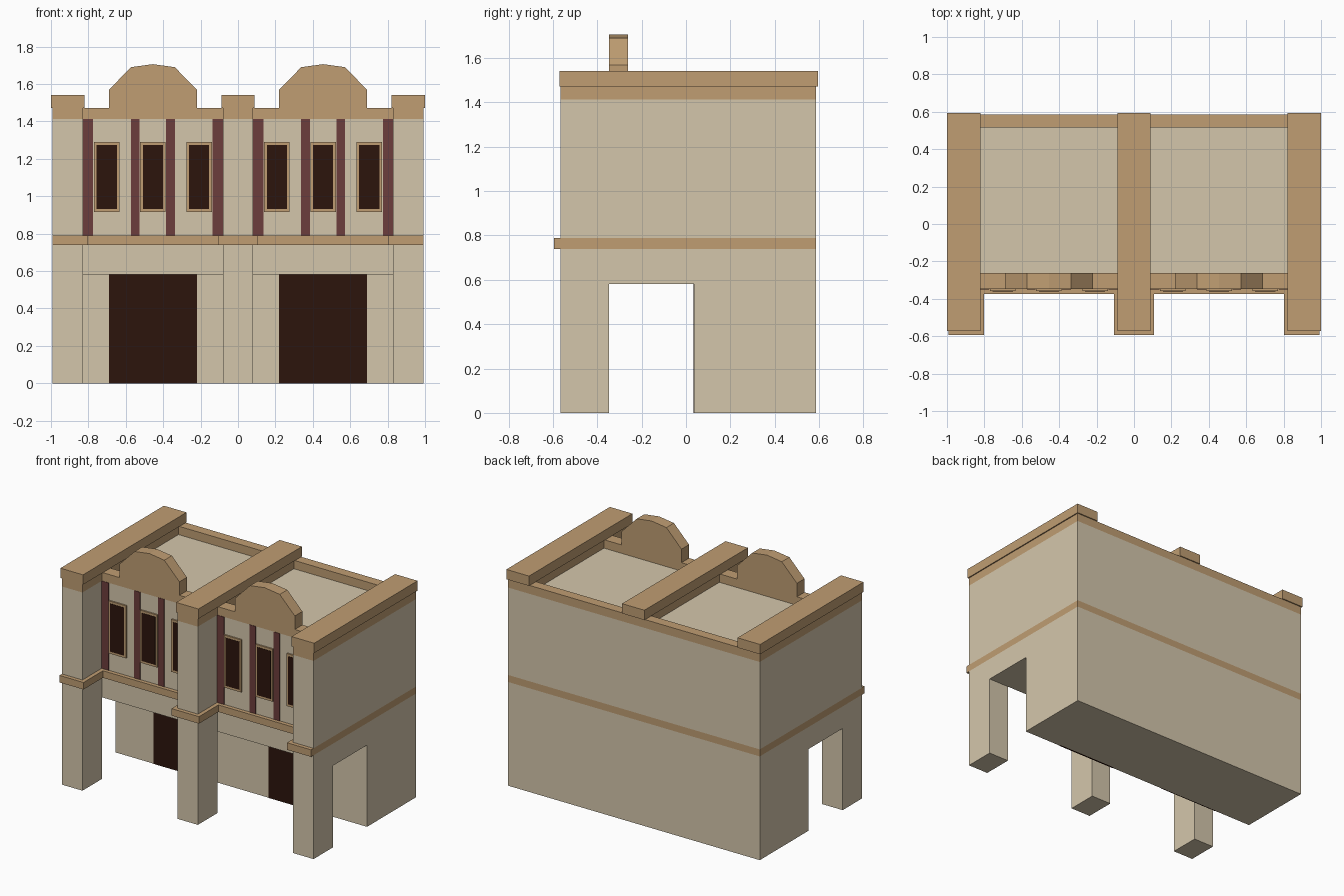
import bpy, bmesh

if "Cube" in bpy.data.objects:
    bpy.data.objects.remove(bpy.data.objects["Cube"])


def material(name, rgb):
    m = bpy.data.materials.new(name)
    m.diffuse_color = (*[(c / 255) ** 2.2 for c in rgb], 1)
    m.use_nodes = True
    m.node_tree.nodes["Principled BSDF"].inputs["Base Color"].default_value = m.diffuse_color
    return m


PLASTER = material("plaster", (211, 197, 170))
TRIM = material("trim", (190, 156, 114))
MAROON = material("maroon", (108, 64, 62))
DARK = material("dark", (48, 27, 20))


def prism(name, pts, axis, lo, hi, mat):
    """Extrude a 2D outline along z (x,y outline) or along y (x,z outline)."""
    bm = bmesh.new()
    place = (lambda p, t: (p[0], p[1], t)) if axis == 'Z' else (lambda p, t: (p[0], t, p[1]))
    face = bm.faces.new([bm.verts.new(place(p, lo)) for p in pts])
    ext = bmesh.ops.extrude_face_region(bm, geom=[face])
    step = (0, 0, hi - lo) if axis == 'Z' else (0, hi - lo, 0)
    bmesh.ops.translate(bm, vec=step, verts=[v for v in ext['geom'] if isinstance(v, bmesh.types.BMVert)])
    bmesh.ops.recalc_face_normals(bm, faces=bm.faces)
    me = bpy.data.meshes.new(name)
    bm.to_mesh(me)
    bm.free()
    me.materials.append(mat)
    ob = bpy.data.objects.new(name, me)
    bpy.context.collection.objects.link(ob)
    return ob


def box(name, x0, x1, y0, y1, z0, z1, mat):
    return prism(name, [(x0, y0), (x1, y0), (x1, y1), (x0, y1)], 'Z', z0, z1, mat)


SIDE, INNER, MID = 0.992, 0.83, 0.08      # pier edges
PIER_F, WALL_F, BACK = -0.566, -0.347, 0.586
PASS_B = 0.036                            # rear wall of the passage
Z_PASS, Z_LEDGE, Z_UPPER, Z_ROOF, Z_TOP = 0.582, 0.739, 0.789, 1.412, 1.472
BAY = 0.455


def storey(name, z0, z1, mat, out=0.0):
    """Building footprint with three piers projecting at the front."""
    p, w, i, m = PIER_F - out, WALL_F - out, INNER - out, MID + out
    half = [(m, p), (m, w), (i, w), (i, p), (SIDE, p), (SIDE, BACK)]
    return prism(name, half + [(-x, y) for x, y in reversed(half)], 'Z', z0, z1, mat)


# Ground floor: rear block and three free-standing piers with an open passage between
box("ground_floor_block", -SIDE, SIDE, PASS_B, BACK, 0, Z_PASS, PLASTER)
PIERS = (("left", -SIDE, -INNER), ("middle", -MID, MID), ("right", INNER, SIDE))
for side, x0, x1 in PIERS:
    box(side + "_pier", x0, x1, PIER_F, WALL_F, 0, Z_PASS, PLASTER)

# Storeys and the projecting ledge between them
storey("passage_lintel", Z_PASS, Z_LEDGE, PLASTER)
storey("ledge", Z_LEDGE, Z_UPPER, TRIM, 0.028)
storey("upper_floor", Z_UPPER, Z_ROOF, PLASTER)

# Roof edge: three party walls with copings
for side, x0, x1 in PIERS:
    box(side + "_roof_wall", x0, x1, PIER_F, BACK, Z_ROOF, Z_TOP, TRIM)
    box(side + "_coping", x0 - 0.008, x1 + 0.008, -0.571, 0.594, Z_TOP, 1.542, TRIM)

for side, s in (("left", -1), ("right", 1)):
    c = s * BAY
    x0, x1 = c - 0.375, c + 0.375
    box(side + "_back_parapet", x0, x1, 0.515, BACK, Z_ROOF, Z_TOP, TRIM)

    # Front parapet with its faceted gable, in one outline
    gable = [(-0.375, Z_ROOF), (0.375, Z_ROOF), (0.375, Z_TOP), (0.236, Z_TOP), (0.236, 1.568),
             (0.117, 1.69), (0, 1.706), (-0.117, 1.69), (-0.236, 1.568), (-0.236, Z_TOP), (-0.375, Z_TOP)]
    prism(side + "_gable_parapet", [(c + x, z) for x, z in gable], 'Y', WALL_F, -0.262, TRIM)

    # Garage-style door opening in the passage
    box(side + "_door", c - 0.236, c + 0.236, PASS_B - 0.003, PASS_B + 0.01, 0, Z_PASS, DARK)

    # Maroon wall strips
    for a, b in ((-0.375, -0.32), (-0.118, -0.071), (0.071, 0.118), (0.32, 0.375)):
        box(side + "_wall_strip", c + a, c + b, WALL_F - 0.003, WALL_F + 0.01, Z_UPPER, Z_ROOF, MAROON)

    # Windows: raised frame with a dark pane
    for dx in (-0.247, 0, 0.247):
        w = c + dx
        box(side + "_window_frame", w - 0.068, w + 0.068, WALL_F - 0.011, WALL_F + 0.01, 0.916, 1.29, TRIM)
        box(side + "_window_pane", w - 0.054, w + 0.054, WALL_F - 0.013, WALL_F, 0.932, 1.274, DARK)
